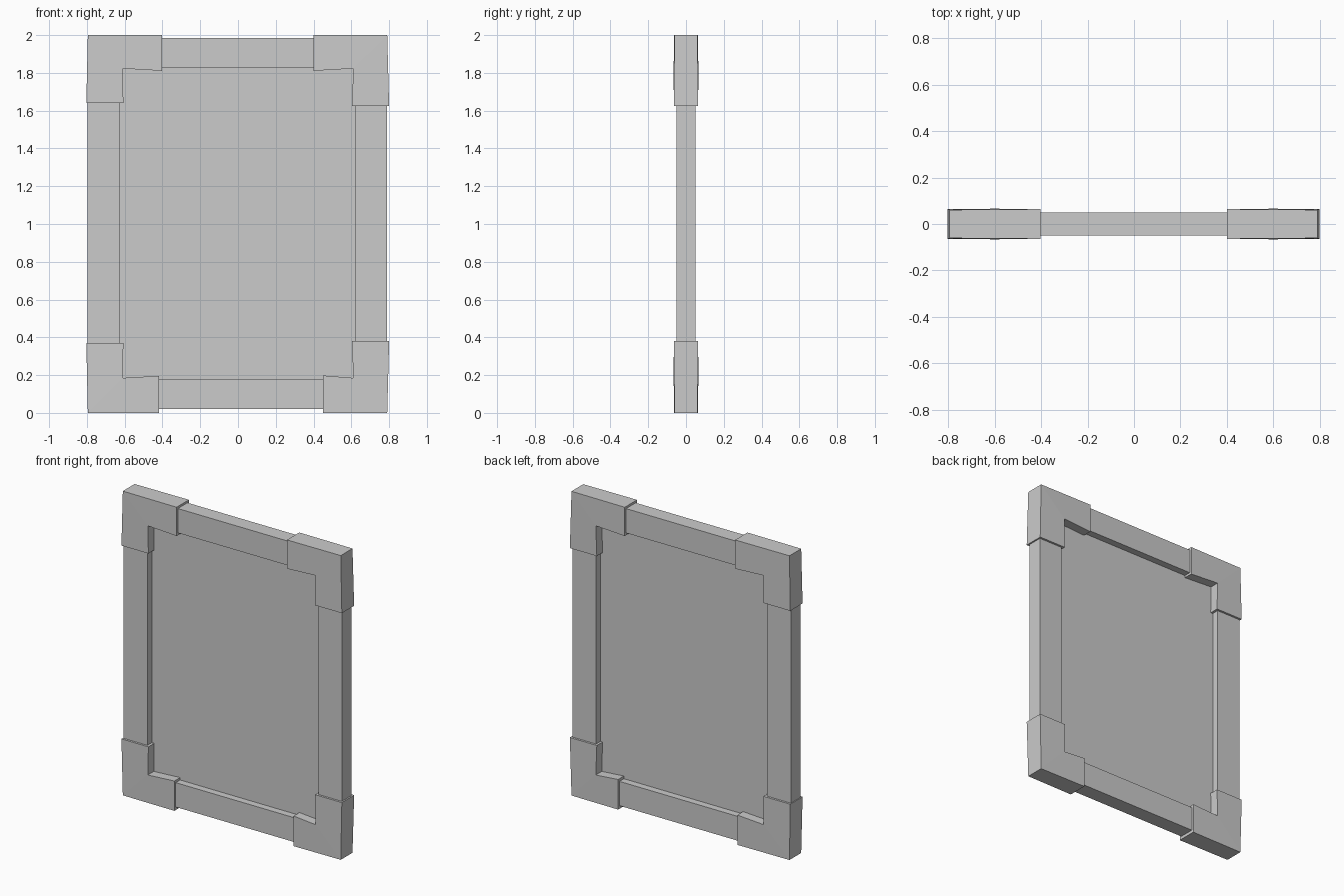
import bpy, bmesh

if "Cube" in bpy.data.objects:
    bpy.data.objects.remove(bpy.data.objects["Cube"])


def make_object(name, bm):
    bmesh.ops.recalc_face_normals(bm, faces=bm.faces)
    mesh = bpy.data.meshes.new(name)
    bm.to_mesh(mesh)
    bm.free()
    obj = bpy.data.objects.new(name, mesh)
    bpy.context.collection.objects.link(obj)
    return obj


def box(name, x0, x1, z0, z1, half):
    bm = bmesh.new()
    bmesh.ops.create_cube(bm, size=1)
    for v in bm.verts:
        v.co.x = x0 if v.co.x < 0 else x1
        v.co.y = -half if v.co.y < 0 else half
        v.co.z = z0 if v.co.z < 0 else z1
    return make_object(name, bm)


def corner(name, outline):
    # outline order: outer corner, rail end (2), inner corner, stile end (2)
    bm = bmesh.new()
    halves = [0.061, 0.064, 0.064, 0.066, 0.064, 0.064]
    front = [bm.verts.new((x, -h, z)) for (x, z), h in zip(outline, halves)]
    back = [bm.verts.new((x, h, z)) for (x, z), h in zip(outline, halves)]
    for ring in (front, back):
        bm.faces.new([ring[i] for i in (0, 1, 2, 3)])
        bm.faces.new([ring[i] for i in (0, 3, 4, 5)])
    for i in range(6):
        j = (i + 1) % 6
        bm.faces.new((front[i], front[j], back[j], back[i]))
    return make_object(name, bm)


# Thin recessed panel
box("panel", -0.66, 0.66, 0.14, 1.87, 0.004)

# Frame bars, ending inside the corner sleeves
box("left_stile", -0.797, -0.624, 0.1, 1.9, 0.05)
box("right_stile", 0.619, 0.79, 0.1, 1.9, 0.05)
box("top_rail", -0.7, 0.7, 1.826, 1.986, 0.05)
box("bottom_rail", -0.7, 0.7, 0.02, 0.18, 0.05)

# Slightly uneven corner sleeves
corner("top_left_corner", [(-0.795, 2), (-0.402, 2), (-0.402, 1.811),
                           (-0.61, 1.823), (-0.607, 1.641), (-0.803, 1.641)])
corner("top_right_corner", [(0.79, 2), (0.401, 2), (0.401, 1.811),
                            (0.61, 1.823), (0.604, 1.625), (0.8, 1.625)])
corner("bottom_left_corner", [(-0.795, 0), (-0.418, 0), (-0.418, 0.196),
                              (-0.61, 0.185), (-0.607, 0.37), (-0.803, 0.37)])
corner("bottom_right_corner", [(0.79, 0), (0.449, 0), (0.449, 0.198),
                               (0.61, 0.185), (0.604, 0.38), (0.8, 0.38)])
